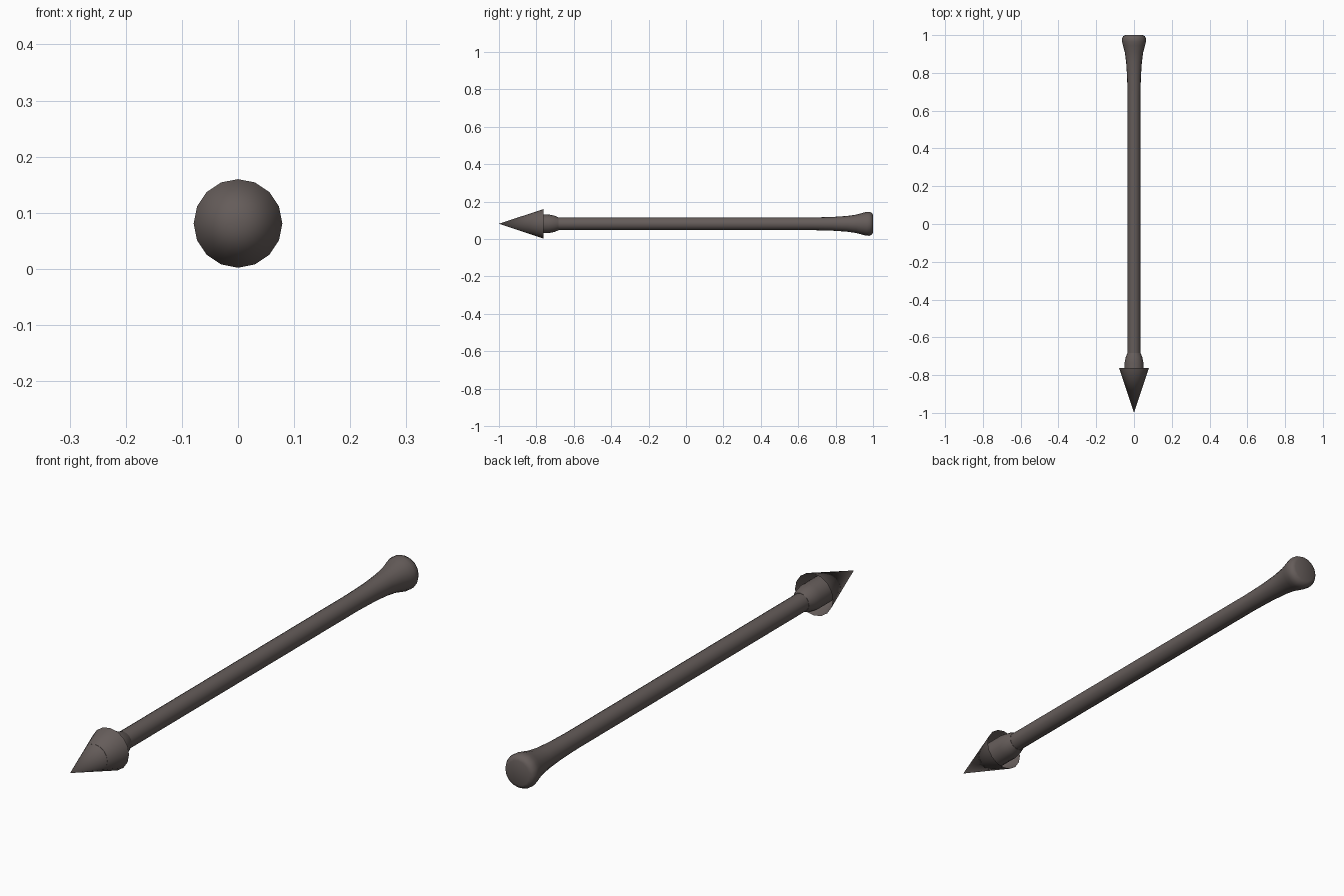
import bpy, math

if "Cube" in bpy.data.objects:
    bpy.data.objects.remove(bpy.data.objects["Cube"])

AXIS_Z = 0.081
SIDES = 16

mat = bpy.data.materials.new("dark brown grey")
mat.diffuse_color = (0.13, 0.108, 0.102, 1)
mat.use_nodes = True
mat.node_tree.nodes["Principled BSDF"].inputs["Base Color"].default_value = mat.diffuse_color


def lathe(name, profile, cap_start=False, cap_end=False):
    """Revolve (y, radius) points around the long y axis; radius 0 makes a tip."""
    verts, rings, faces = [], [], []
    for y, r in profile:
        n = 1 if r == 0 else SIDES
        rings.append(list(range(len(verts), len(verts) + n)))
        for i in range(n):
            a = 2 * math.pi * i / SIDES
            verts.append((r * math.sin(a), y, AXIS_Z + r * math.cos(a)))
    for a, b in zip(rings, rings[1:]):
        for i in range(SIDES):
            j = (i + 1) % SIDES
            if len(a) == 1:
                faces.append((a[0], b[i], b[j]))
            else:
                faces.append((a[i], b[i], b[j], a[j]))
    if cap_start:
        faces.append(rings[0])
    if cap_end:
        faces.append(rings[-1][::-1])
    mesh = bpy.data.meshes.new(name)
    mesh.from_pydata(verts, [], faces)
    mesh.materials.append(mat)
    ob = bpy.data.objects.new(name, mesh)
    bpy.context.collection.objects.link(ob)
    bpy.context.view_layer.objects.active = ob
    ob.select_set(True)
    bpy.ops.object.shade_smooth_by_angle(angle=math.radians(40))
    ob.select_set(False)
    return ob


# hollow pointed head, open at the back
lathe("spear_head", [(-1.0, 0), (-0.762, 0.079)])

# socket collar running up inside the head
lathe("socket", [(-0.85, 0.05), (-0.735, 0.05), (-0.705, 0.044),
                 (-0.683, 0.035), (-0.683, 0.03)])

# shaft with flared, rounded butt
lathe("shaft", [(-0.74, 0.034), (0.68, 0.034), (0.78, 0.0365), (0.86, 0.042),
                (0.91, 0.049), (0.945, 0.0585), (0.965, 0.0635),
                (0.982, 0.064), (0.995, 0.057), (1.0, 0.046)],
      cap_start=True, cap_end=True)
